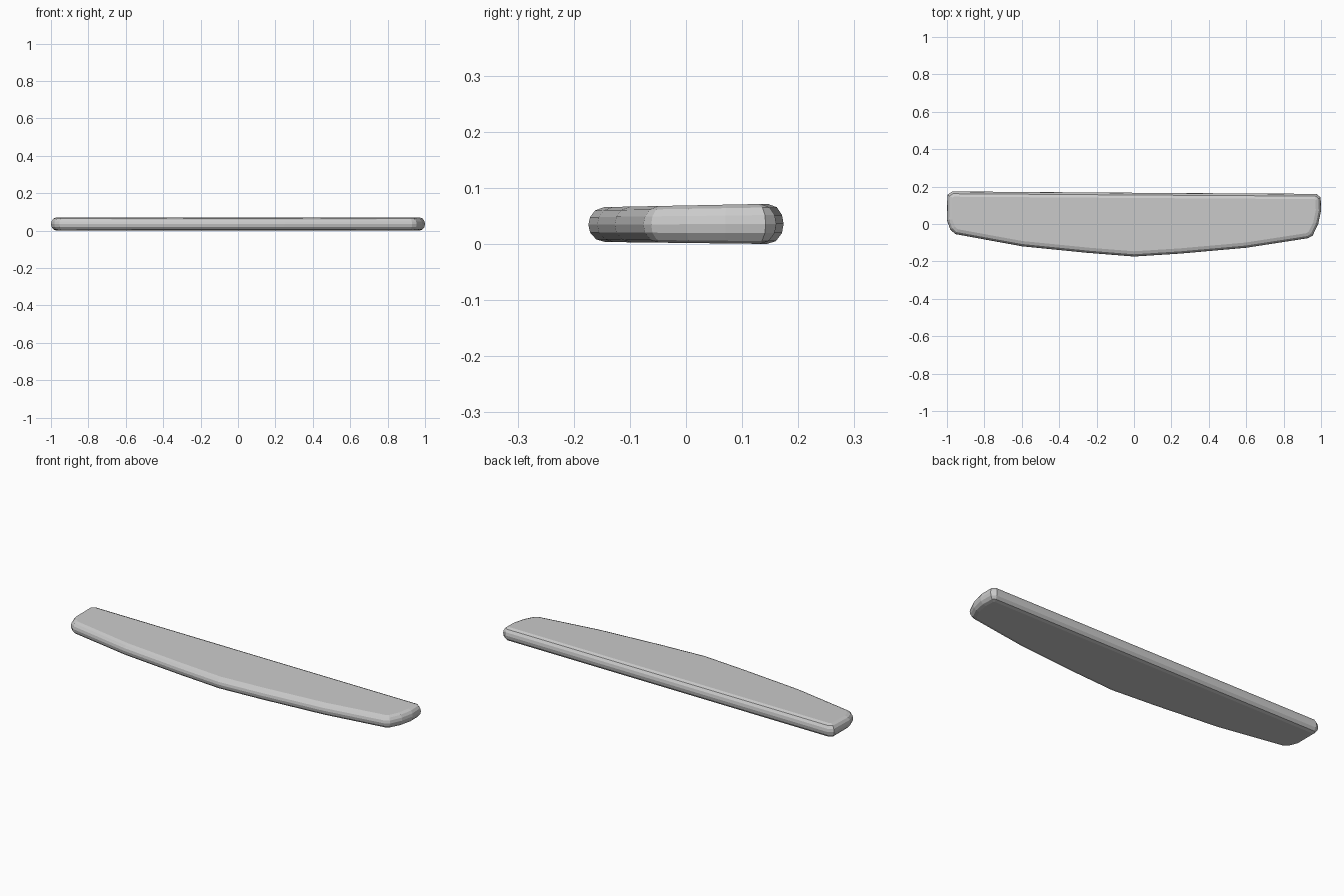
import bpy, bmesh
from mathutils import Vector

if "Cube" in bpy.data.objects:
    bpy.data.objects.remove(bpy.data.objects["Cube"])

# Plan outline of the board, counter-clockwise from the front middle
outline = [(0, -0.174), (0.25, -0.158), (0.6, -0.127), (0.93, -0.076),
           (0.955, -0.062), (0.985, 0.0), (1.0, 0.07), (0.998, 0.142),
           (0.975, 0.161), (0, 0.167), (-0.972, 0.174), (-0.998, 0.156),
           (-1.0, 0.02), (-0.982, -0.03), (-0.955, -0.054),
           (-0.6, -0.119), (-0.25, -0.154)]
# Rounded rim: inset from the outline, and height as a fraction of thickness
rim = [(0.03, 0.0), (0.014, 0.07), (0.003, 0.27), (0.0, 0.5),
       (0.003, 0.72), (0.012, 0.91), (0.028, 1.0)]


def inset_outline(points, d):
    result = []
    n = len(points)
    for i in range(n):
        a, b, c = (Vector(points[(i + k) % n]) for k in (-1, 0, 1))
        e1, e2 = (b - a).normalized(), (c - b).normalized()
        n1, n2 = Vector((-e1.y, e1.x)), Vector((-e2.y, e2.x))
        result.append(b + (n1 + n2) * d / (1 + n1.dot(n2)))
    return result


# Stack the rim loops; the top rises gently toward the back
bm = bmesh.new()
loops = []
for d, f in rim:
    loop = []
    for p in inset_outline(outline, d):
        low = 0.0017 - 0.012 * p.y
        high = 0.0685 + 0.02 * p.y
        loop.append(bm.verts.new((p.x, p.y, low + (high - low) * f)))
    loops.append(loop)
n = len(outline)
for lower, upper in zip(loops, loops[1:]):
    for i in range(n):
        j = (i + 1) % n
        bm.faces.new((lower[i], lower[j], upper[j], upper[i]))
bm.faces.new(loops[0][::-1])
bm.faces.new(loops[-1])
bmesh.ops.recalc_face_normals(bm, faces=bm.faces)

mesh = bpy.data.meshes.new("curved_board")
bm.to_mesh(mesh)
bm.free()
board = bpy.data.objects.new("curved_board", mesh)
bpy.context.collection.objects.link(board)
